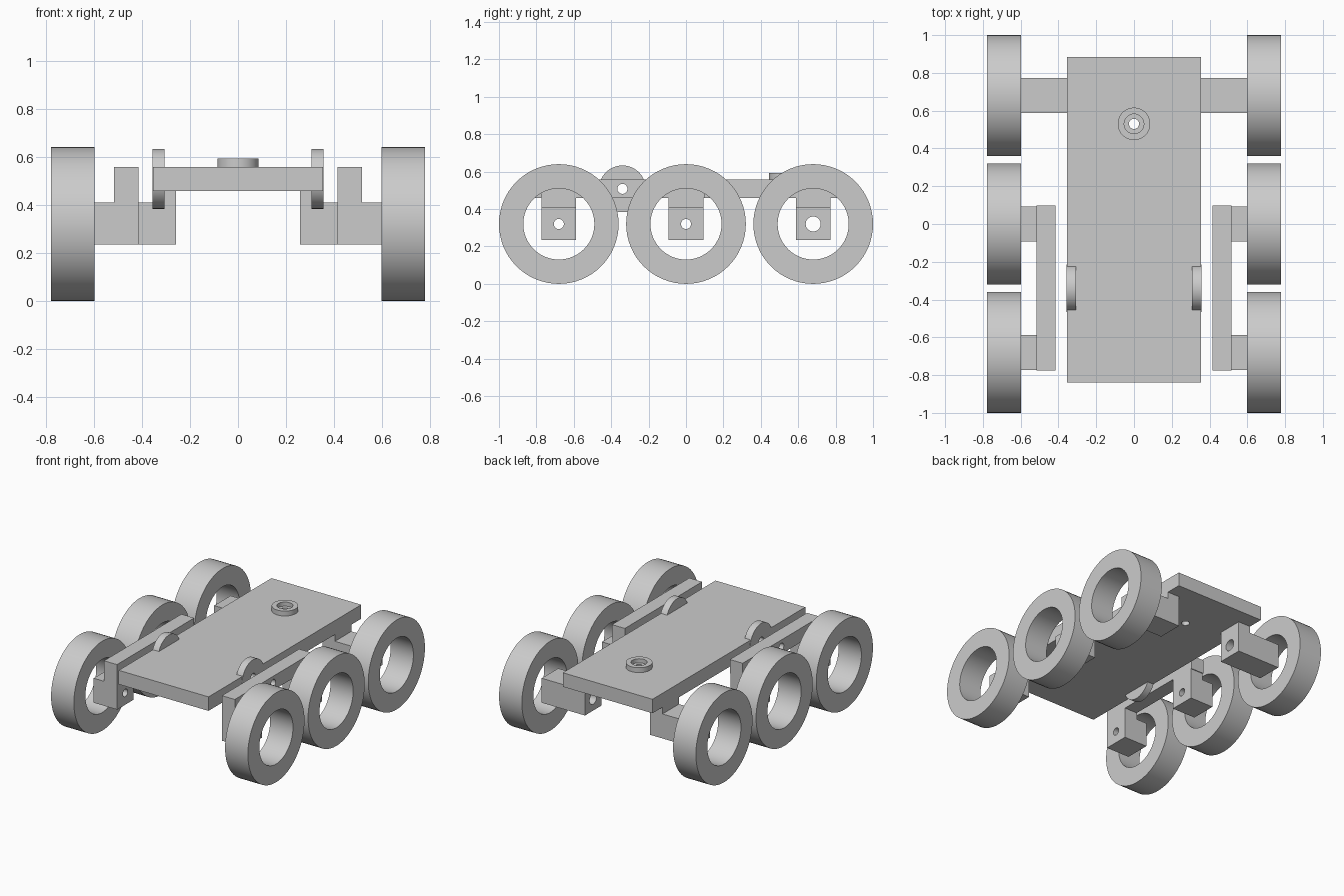
import bpy
import bmesh
import math
from mathutils import Matrix, Vector

if "Cube" in bpy.data.objects:
    bpy.data.objects.remove(bpy.data.objects["Cube"], do_unlink=True)

grey = bpy.data.materials.new("light grey")
grey.use_nodes = True
grey.diffuse_color = (0.6, 0.6, 0.6, 1)
grey.node_tree.nodes["Principled BSDF"].inputs["Base Color"].default_value = grey.diffuse_color

# Shared sizes
WHEEL_R, BORE_R, PIN_R = 0.32, 0.19, 0.027
WHEEL_IN, WHEEL_OUT = 0.598, 0.778
AXLE = 0.68
LUG_Y, LUG_Z = -0.34, 0.508
DECK_LOW, DECK_TOP = 0.458, 0.558
HALF = 0.0925
ALONG_X = Matrix.Rotation(math.pi / 2, 4, 'Y')


def make(name, bm, smooth=False):
    bmesh.ops.recalc_face_normals(bm, faces=bm.faces)
    mesh = bpy.data.meshes.new(name)
    bm.to_mesh(mesh)
    bm.free()
    obj = bpy.data.objects.new(name, mesh)
    bpy.context.collection.objects.link(obj)
    mesh.materials.append(grey)
    if smooth:
        shade(obj)
    return obj


def select(obj):
    bpy.ops.object.select_all(action='DESELECT')
    obj.select_set(True)
    bpy.context.view_layer.objects.active = obj


def shade(obj):
    select(obj)
    bpy.ops.object.shade_smooth_by_angle(angle=math.radians(35))


def box(name, x, y, z):
    bm = bmesh.new()
    bmesh.ops.create_cube(bm, size=1)
    for v in bm.verts:
        v.co = [(a + b) / 2 + c * (b - a) for (a, b), c in zip((x, y, z), v.co)]
    return make(name, bm)


def lathe(name, profile, place, steps=64):
    """Spin a closed (radius, height) profile about z, then place it."""
    bm = bmesh.new()
    rings = []
    for i in range(steps):
        turn = Matrix.Rotation(2 * math.pi * i / steps, 3, 'Z')
        rings.append([bm.verts.new(turn @ Vector((r, 0, h))) for r, h in profile])
    n = len(profile)
    for i in range(steps):
        a, b = rings[i], rings[(i + 1) % steps]
        for j in range(n):
            k = (j + 1) % n
            bm.faces.new((a[j], b[j], b[k], a[k]))
    bmesh.ops.transform(bm, matrix=place, verts=bm.verts)
    return make(name, bm, smooth=True)


def ring_x(name, outer, inner, x0, x1, y, z):
    profile = [(inner, x0), (outer, x0), (outer, x1), (inner, x1)]
    return lathe(name, profile, Matrix.Translation((0, y, z)) @ ALONG_X)


def combine(obj, tool, operation):
    mod = obj.modifiers.new(operation.title(), 'BOOLEAN')
    mod.operation, mod.solver, mod.object = operation, 'EXACT', tool
    tool.hide_render = True
    select(obj)
    bpy.ops.object.modifier_apply(modifier=mod.name)
    bpy.data.objects.remove(tool, do_unlink=True)


def drill(obj, radius, centre, along_x=True):
    bm = bmesh.new()
    turn = ALONG_X if along_x else Matrix.Identity(4)
    bmesh.ops.create_cone(bm, cap_ends=True, segments=32, radius1=radius, radius2=radius,
                          depth=3, matrix=Matrix.Translation(centre) @ turn)
    combine(obj, make("drill_cutter", bm), 'DIFFERENCE')
    shade(obj)


# Deck with a cross pin hole and a vertical hole under the boss
deck = box("deck", (-0.355, 0.355), (-0.84, 0.885), (DECK_LOW, DECK_TOP))
drill(deck, PIN_R, (0, LUG_Y, LUG_Z))
drill(deck, PIN_R, (0, 0.53, 0.5), along_x=False)

# Round boss with a stepped bore
lathe("deck_boss",
      [(PIN_R, 0), (0.086, 0), (0.086, 0.035), (0.052, 0.035), (0.052, 0.006), (PIN_R, 0.006)],
      Matrix.Translation((0, 0.53, DECK_TOP)))

for side, s in (("left", 1), ("right", -1)):
    def span(a, b):
        return tuple(sorted((s * a, s * b)))

    # Pivot lug on the deck edge
    ring_x(f"{side}_pivot_lug", 0.125, PIN_R, *span(0.307, 0.357), LUG_Y, LUG_Z)

    # Rocker beam carrying the front and middle wheels
    beam = box(f"{side}_rocker_beam", span(0.415, 0.517), (-0.775, 0.098), (DECK_LOW, DECK_TOP))
    drill(beam, PIN_R, (0, LUG_Y, LUG_Z))

    # Axle blocks, each with a post up to its beam or to the deck
    for place, y, inner, post, hole in (("front", -AXLE, 0.415, 0.517, PIN_R),
                                        ("middle", 0, 0.415, 0.517, PIN_R),
                                        ("rear", AXLE, 0.258, 0.355, 0.04)):
        depth = (y - HALF, y + HALF)
        block = box(f"{side}_{place}_axle_block", span(inner, 0.6), depth, (0.235, 0.41))
        riser = box("riser", span(inner, post), depth, (0.35, DECK_LOW))
        combine(block, riser, 'UNION')
        drill(block, hole, (0, y, WHEEL_R))
        ring_x(f"{side}_{place}_wheel", WHEEL_R, BORE_R,
               *span(WHEEL_IN, WHEEL_OUT), y, WHEEL_R)
